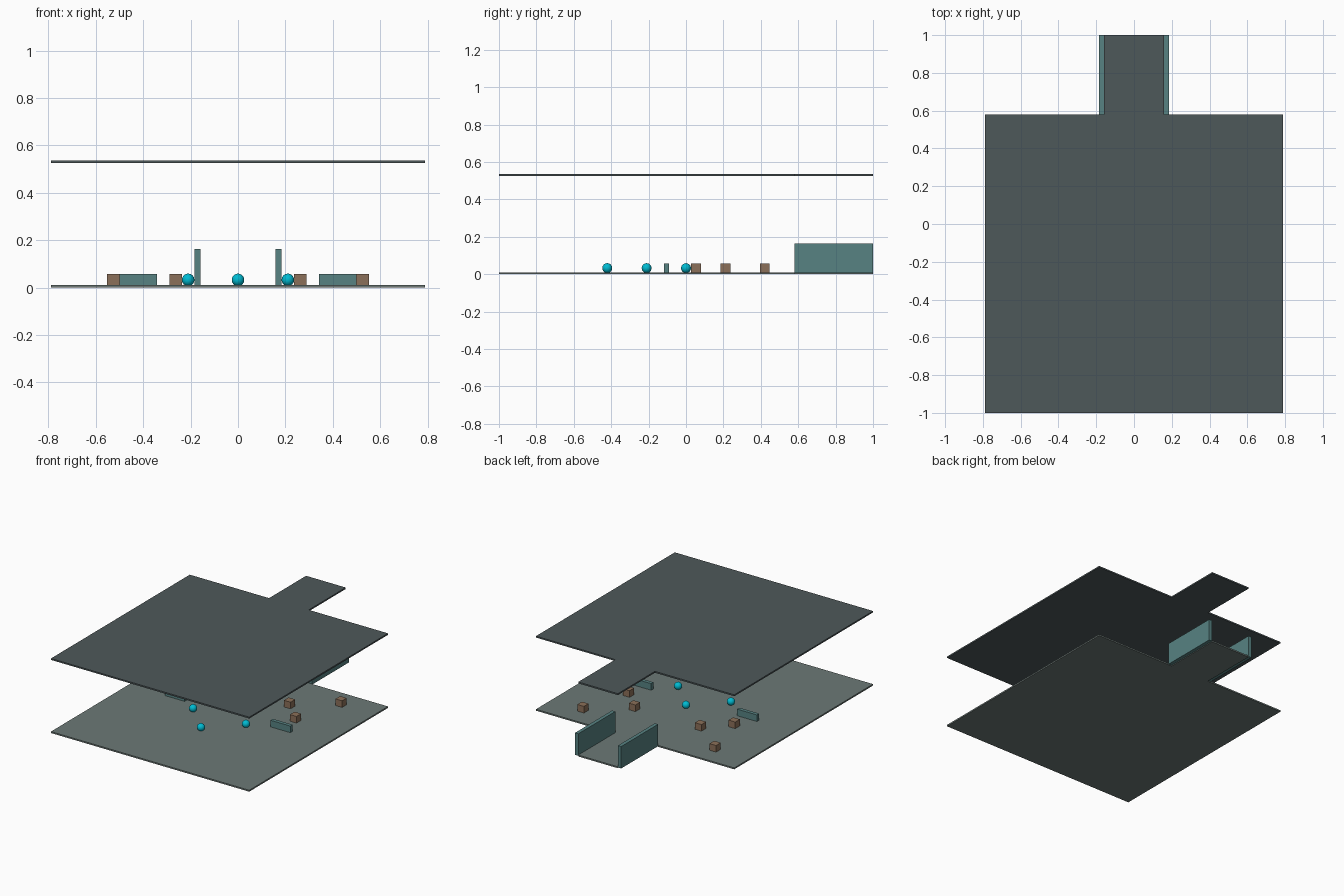
import bpy, bmesh
from mathutils import Matrix

if "Cube" in bpy.data.objects:
    bpy.data.objects.remove(bpy.data.objects["Cube"])

U = 1 / 19          # layout module
T = 0.2 * U         # slab thickness
GROUND = T / 2      # parts are seated at the floor's mid plane


def material(name, rgb):
    m = bpy.data.materials.new(name)
    m.diffuse_color = (*rgb, 1)
    m.use_nodes = True
    m.node_tree.nodes["Principled BSDF"].inputs["Base Color"].default_value = m.diffuse_color
    return m


FLOOR = material("floor_grey", (0.15, 0.19, 0.18))
CEILING = material("ceiling_grey", (0.076, 0.098, 0.102))
TEAL = material("wall_teal", (0.095, 0.223, 0.223))
BROWN = material("crate_brown", (0.26, 0.16, 0.10))
CYAN = material("orb_cyan", (0.0, 0.5, 0.65))


def add(name, bm, mat, loc=(0, 0, 0)):
    mesh = bpy.data.meshes.new(name)
    bmesh.ops.recalc_face_normals(bm, faces=bm.faces)
    bm.to_mesh(mesh)
    bm.free()
    mesh.materials.append(mat)
    ob = bpy.data.objects.new(name, mesh)
    ob.location = loc
    bpy.context.collection.objects.link(ob)
    return ob


def box(name, x, y, size, mat):
    # box standing on the ground plane; x, y and size in modules
    bm = bmesh.new()
    bmesh.ops.create_cube(bm, size=1, matrix=Matrix.Diagonal((*[s * U for s in size], 1)))
    return add(name, bm, mat, (x * U, y * U, GROUND + size[2] * U / 2))


def slab(name, z, mat):
    # room outline with the corridor at the back, extruded to a thin plate
    half = [(15, -19), (15, 11), (3, 11), (3, 19)]
    outline = half + [(-x, y) for x, y in reversed(half)]
    bm = bmesh.new()
    face = bm.faces.new([bm.verts.new((x * U, y * U, 0)) for x, y in outline])
    ext = bmesh.ops.extrude_face_region(bm, geom=[face])
    verts = [v for v in ext["geom"] if isinstance(v, bmesh.types.BMVert)]
    bmesh.ops.translate(bm, vec=(0, 0, T), verts=verts)
    return add(name, bm, mat, (0, 0, z))


# floor and ceiling plates
slab("floor", 0, FLOOR)
slab("ceiling", 10 * U, CEILING)

# mirrored parts: corridor walls, low barriers, crates
for side, s in (("left", -1), ("right", 1)):
    box(f"corridor_wall_{side}", s * 3.25, 15, (0.5, 8, 3), TEAL)
    box(f"barrier_{side}", s * 8, -2, (3, 0.5, 1), TEAL)
    for i, (x, y) in enumerate([(5, 4), (8, 1), (10, 8)], 1):
        box(f"crate_{side}_{i}", s * x, y, (1, 1, 1), BROWN)

# glowing orbs in a diamond
for i, (x, y) in enumerate([(0, 0), (-4, -4), (4, -4), (0, -8)], 1):
    bm = bmesh.new()
    bmesh.ops.create_uvsphere(bm, u_segments=32, v_segments=16, radius=0.5 * U)
    for f in bm.faces:
        f.smooth = True
    add(f"orb_{i}", bm, CYAN, (x * U, y * U, GROUND + 0.52 * U))
